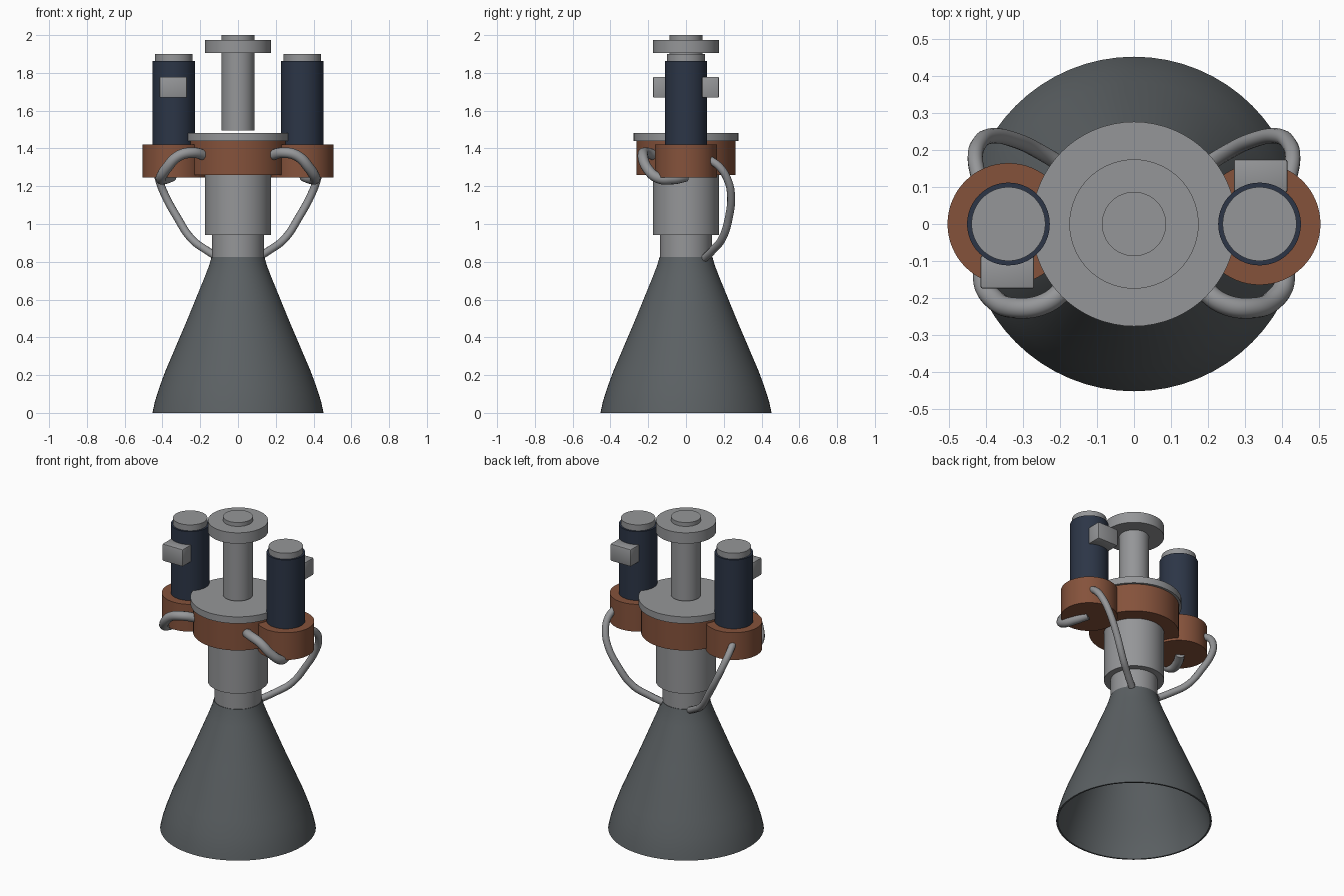
import bpy, bmesh, math
from mathutils import Vector

cube = bpy.data.objects.get("Cube")
if cube:
    bpy.data.objects.remove(cube, do_unlink=True)


def material(name, rgb):
    m = bpy.data.materials.new(name)
    m.use_nodes = True
    m.diffuse_color = (*rgb, 1)
    m.node_tree.nodes["Principled BSDF"].inputs["Base Color"].default_value = (*rgb, 1)
    return m


STEEL = material("steel grey", (0.30, 0.305, 0.315))
DARK = material("dark nozzle grey", (0.105, 0.118, 0.125))
COPPER = material("copper brown", (0.235, 0.085, 0.044))
NAVY = material("navy blue", (0.025, 0.036, 0.062))


def finish(name, bm, mat, smooth=True):
    bmesh.ops.recalc_face_normals(bm, faces=bm.faces)
    mesh = bpy.data.meshes.new(name)
    bm.to_mesh(mesh)
    bm.free()
    mesh.materials.append(mat)
    ob = bpy.data.objects.new(name, mesh)
    bpy.context.collection.objects.link(ob)
    if smooth:
        bpy.ops.object.select_all(action='DESELECT')
        ob.select_set(True)
        bpy.context.view_layer.objects.active = ob
        bpy.ops.object.shade_smooth_by_angle(angle=math.radians(35))
    return ob


def lathe(name, profile, mat, x=0, closed=False, steps=64):
    """Spin an (r, z) profile about a vertical axis at x."""
    bm = bmesh.new()
    verts = [bm.verts.new((x + r, 0, z)) for r, z in profile]
    pairs = list(zip(verts, verts[1:]))
    if closed:
        pairs.append((verts[-1], verts[0]))
    edges = [bm.edges.new(p) for p in pairs]
    bmesh.ops.spin(bm, geom=verts + edges, cent=(x, 0, 0), axis=(0, 0, 1),
                   angle=math.tau, steps=steps, use_merge=False)
    bmesh.ops.remove_doubles(bm, verts=bm.verts, dist=1e-5)
    return finish(name, bm, mat)


def cylinder(name, r, z0, z1, mat, x=0):
    return lathe(name, [(0, z0), (r, z0), (r, z1), (0, z1)], mat, x)


def box(name, centre, size, mat):
    bm = bmesh.new()
    bmesh.ops.create_cube(bm, size=1)
    bmesh.ops.scale(bm, vec=size, verts=bm.verts)
    bmesh.ops.translate(bm, vec=centre, verts=bm.verts)
    bmesh.ops.bevel(bm, geom=bm.edges[:], offset=0.006, segments=2,
                    profile=0.5, affect='EDGES')
    return finish(name, bm, mat)


def pipe(name, points, radius, mat, side):
    """Smooth round pipe through the points, mirrored in x by side."""
    cu = bpy.data.curves.new(name, 'CURVE')
    cu.dimensions = '3D'
    cu.bevel_depth = radius
    cu.bevel_resolution = 4
    cu.use_fill_caps = True
    cu.resolution_u = 8
    sp = cu.splines.new('BEZIER')
    sp.bezier_points.add(len(points) - 1)
    for bp, (x, y, z) in zip(sp.bezier_points, points):
        bp.co = (side * x, y, z)
        bp.handle_left_type = bp.handle_right_type = 'AUTO'
    cu.materials.append(mat)
    ob = bpy.data.objects.new(name, cu)
    bpy.context.collection.objects.link(ob)


# Hollow bell nozzle: outer wall down, inner wall back up
outer = [(0.14, 0.825), (0.153, 0.78), (0.172, 0.73), (0.27, 0.49),
         (0.385, 0.22), (0.418, 0.13), (0.44, 0.06), (0.453, 0)]
inner = [(r - 0.01, z) for r, z in reversed(outer)]
lathe("bell_nozzle", outer + inner, DARK, closed=True)

# Central stack
cylinder("throat", 0.137, 0.825, 0.945, STEEL)
cylinder("combustion_chamber", 0.175, 0.942, 1.265, STEEL)
cylinder("central_manifold", 0.262, 1.26, 1.44, COPPER)
cylinder("top_plate", 0.277, 1.44, 1.483, STEEL)
cylinder("inlet_shaft", 0.087, 1.496, 1.91, STEEL)
cylinder("inlet_flange", 0.175, 1.905, 1.975, STEEL)
cylinder("inlet_cap", 0.087, 1.97, 2.0, STEEL)

# Routes for the +x side
feed_route = [(0.18, -0.17, 1.365), (0.24, -0.215, 1.378), (0.315, -0.228, 1.36),
              (0.378, -0.205, 1.295), (0.408, -0.15, 1.245),
              (0.39, -0.07, 1.238), (0.35, 0.0, 1.252)]
return_route = [(0.10, 0.10, 0.82), (0.165, 0.14, 0.86), (0.245, 0.19, 0.92),
                (0.325, 0.228, 1.04), (0.39, 0.238, 1.16),
                (0.418, 0.22, 1.235), (0.43, 0.18, 1.30), (0.42, 0.12, 1.345)]

# Side pumps with motors, control boxes and pipes
for label, s in (("left", 1), ("right", -1)):
    x = 0.34 * s
    cylinder(label + "_pump", 0.165, 1.245, 1.42, COPPER, x)
    cylinder(label + "_motor", 0.112, 1.41, 1.862, NAVY, x)
    cylinder(label + "_motor_cap", 0.1, 1.86, 1.9, STEEL, x)
    box(label + "_control_box", Vector((x + 0.003 * s, 0.13 * s, 1.724)),
        Vector((0.145, 0.09, 0.11)), STEEL)
    pipe(label + "_feed_pipe", feed_route, 0.028, STEEL, s)
    pipe(label + "_return_pipe", return_route, 0.021, STEEL, s)
